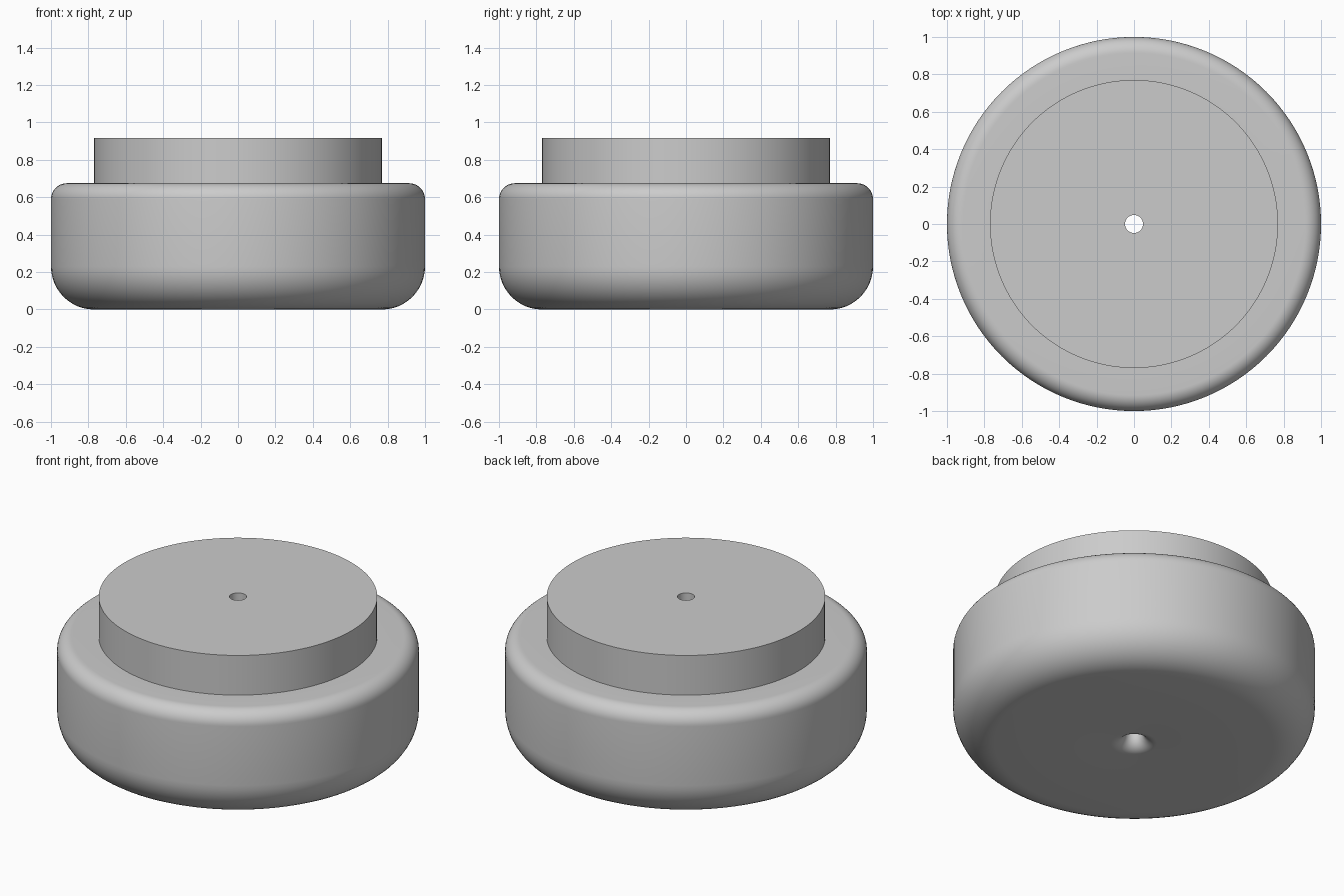
import bpy, bmesh
from math import cos, sin, radians, pi

if "Cube" in bpy.data.objects:
    bpy.data.objects.remove(bpy.data.objects["Cube"], do_unlink=True)

SEGMENTS = 128
BORE, NECK, OUTER = 0.048, 0.77, 1.0
SHOULDER_Z, TOP_Z = 0.675, 0.917
BORE_FILLET, FOOT_FILLET, SHOULDER_FILLET = 0.08, 0.23, 0.085

grey = bpy.data.materials.new("plain grey")
grey.use_nodes = True
colour = (0.6, 0.6, 0.6, 1)
grey.diffuse_color = colour
grey.node_tree.nodes["Principled BSDF"].inputs["Base Color"].default_value = colour


def arc(cx, cz, r, start, end, steps=12):
    """Points of a fillet in the radius/height plane."""
    angles = [radians(start + (end - start) * i / steps) for i in range(steps + 1)]
    return [(cx + r * cos(a), cz + r * sin(a)) for a in angles]


# Closed half section: flared bore, rounded foot, rounded shoulder, stepped neck
section = (
    arc(BORE + BORE_FILLET, BORE_FILLET, BORE_FILLET, 180, 270)
    + arc(OUTER - FOOT_FILLET, FOOT_FILLET, FOOT_FILLET, -90, 0)
    + arc(OUTER - SHOULDER_FILLET, SHOULDER_Z - SHOULDER_FILLET, SHOULDER_FILLET, 0, 90)
    + [(NECK, SHOULDER_Z), (NECK, TOP_Z), (BORE, TOP_Z)]
)

# Turn the section around the upright axis
bm = bmesh.new()
ring = [bm.verts.new((r, 0, z)) for r, z in section]
edges = [bm.edges.new((a, b)) for a, b in zip(ring, ring[1:] + ring[:1])]
bmesh.ops.spin(bm, geom=ring + edges, cent=(0, 0, 0), axis=(0, 0, 1),
               angle=2 * pi, steps=SEGMENTS)
bmesh.ops.remove_doubles(bm, verts=bm.verts, dist=0.0001)
bmesh.ops.recalc_face_normals(bm, faces=bm.faces)
mesh = bpy.data.meshes.new("stepped_round_body")
bm.to_mesh(mesh)
bm.free()
mesh.materials.append(grey)

body = bpy.data.objects.new("stepped_round_body", mesh)
bpy.context.collection.objects.link(body)
bpy.ops.object.select_all(action="DESELECT")
body.select_set(True)
bpy.context.view_layer.objects.active = body
bpy.ops.object.shade_smooth_by_angle(angle=radians(30))
